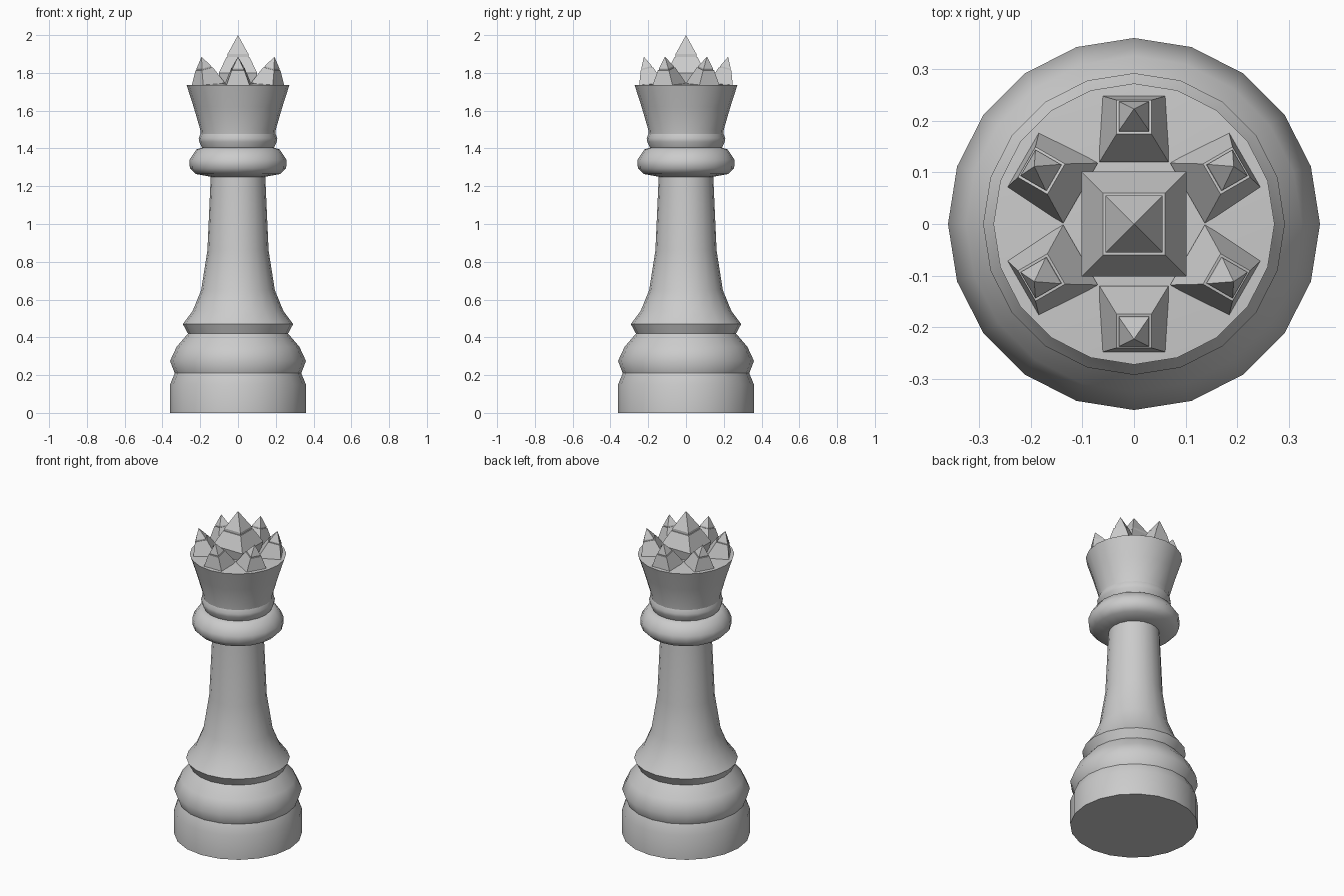
import bpy, bmesh, math
from mathutils import Matrix, Vector

if "Cube" in bpy.data.objects:
    bpy.data.objects.remove(bpy.data.objects["Cube"], do_unlink=True)

GREY = (0.6, 0.6, 0.6, 1)
mat = bpy.data.materials.new("Plain grey")
mat.use_nodes = True
mat.diffuse_color = GREY
mat.node_tree.nodes["Principled BSDF"].inputs["Base Color"].default_value = GREY


def finish(bm, name, smooth):
    bmesh.ops.recalc_face_normals(bm, faces=bm.faces)
    mesh = bpy.data.meshes.new(name)
    bm.to_mesh(mesh)
    bm.free()
    mesh.materials.append(mat)
    ob = bpy.data.objects.new(name, mesh)
    bpy.context.collection.objects.link(ob)
    if smooth:
        bpy.ops.object.select_all(action='DESELECT')
        ob.select_set(True)
        bpy.context.view_layer.objects.active = ob
        bpy.ops.object.shade_smooth_by_angle(angle=math.radians(50))
    return ob


def stack(bm, rings, sides, turn=0.0):
    """Join rings of (radius, height); a zero radius makes a tip."""
    loops = []
    for r, z in rings:
        n = sides if r else 1
        loops.append([bm.verts.new((r * math.cos(turn + math.tau * i / sides),
                                    r * math.sin(turn + math.tau * i / sides), z))
                      for i in range(n)])
    for a, b in zip(loops, loops[1:]):
        for i in range(sides):
            j = (i + 1) % sides
            if len(b) == 1:
                bm.faces.new((a[i], a[j], b[0]))
            else:
                bm.faces.new((a[i], a[j], b[j], b[i]))
    bm.faces.new(loops[0])
    if len(loops[-1]) > 1:
        bm.faces.new(loops[-1])


def lathe(name, rings):
    bm = bmesh.new()
    stack(bm, rings, 20)
    return finish(bm, name, True)


# Turned parts, bottom to top
lathe("base", [(.36, 0), (.36, .15), (.335, .21)])
lathe("lower_ring", [(.335, .21), (.36, .275), (.325, .35), (.265, .42), (.292, .47)])
lathe("stem", [(.292, .47), (.24, .54), (.195, .65), (.162, .86), (.144, 1.26)])
lathe("collar", [(.144, 1.25), (.225, 1.265), (.255, 1.295), (.257, 1.34), (.22, 1.395), (.19, 1.405)])
lathe("neck_ring", [(.19, 1.405), (.205, 1.435), (.208, 1.455), (.195, 1.485)])
lathe("crown_cup", [(.195, 1.42), (.2, 1.5), (.235, 1.62), (.272, 1.735), (.13, 1.745)])


def spike(name, rings, where):
    """Four-sided point with a stepped tip; rings hold half widths."""
    bm = bmesh.new()
    stack(bm, [(h * math.sqrt(2), z) for h, z in rings], 4, math.pi / 4)
    bm.transform(where)
    return finish(bm, name, False)


# Crown points
spike("centre_point", [(.09, 1.735), (.102, 1.8), (.06, 1.885), (.055, 1.885), (.055, 1.9), (0, 2)],
      Matrix())
for k in range(6):
    place = (Matrix.Rotation(math.tau * k / 6, 4, 'Z') @ Matrix.Translation(Vector((0, .187, 1.742)))
             @ Matrix.Rotation(math.radians(-14), 4, 'X'))
    spike("crown_point_%d" % (k + 1),
          [(.067, -.01), (.034, .082), (.029, .082), (.029, .09), (0, .148)], place)
